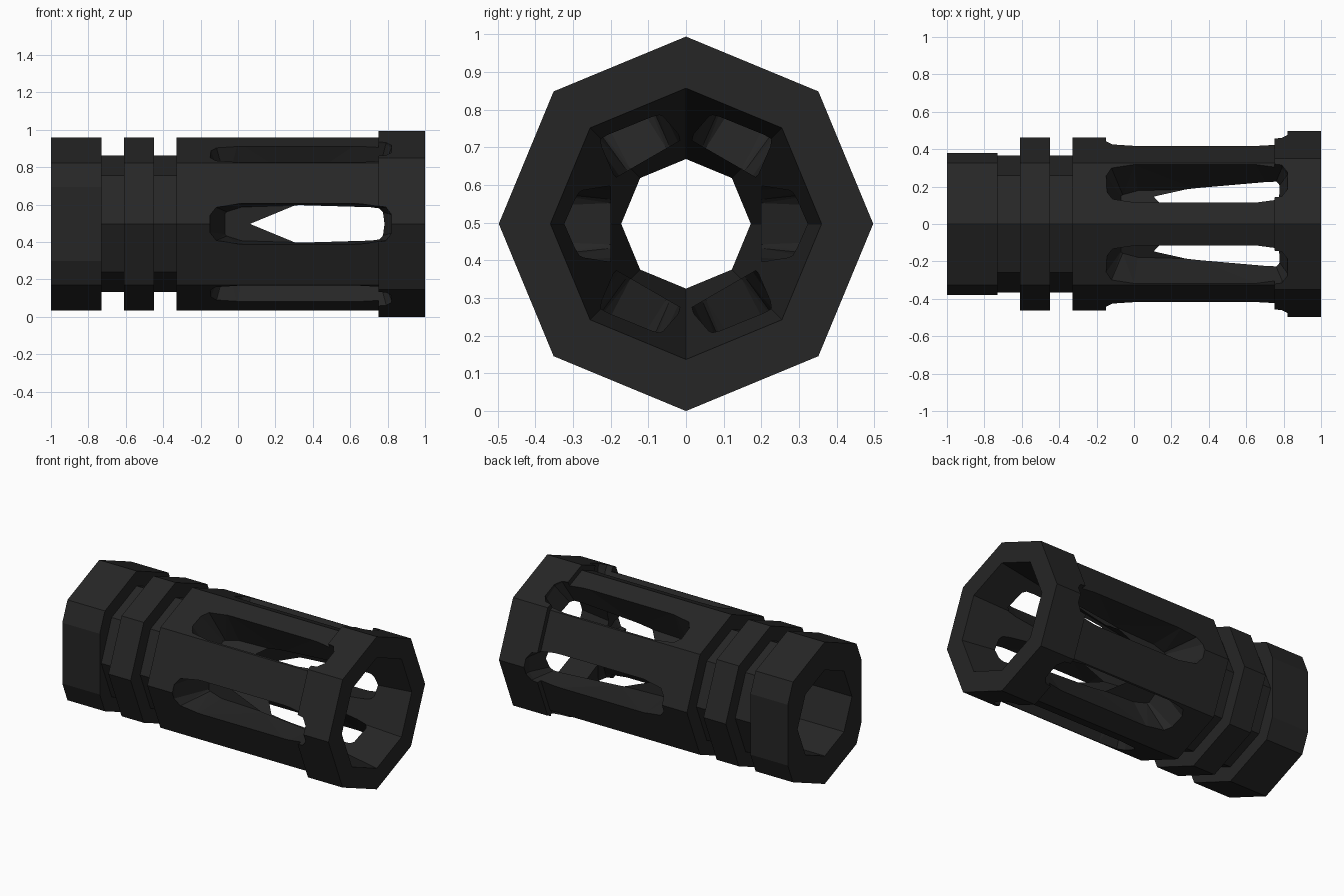
import bpy, bmesh, math
from mathutils import Matrix, Vector

if "Cube" in bpy.data.objects:
    bpy.data.objects.remove(bpy.data.objects["Cube"])

CZ = 0.497          # height of the long axis
SIDES = 8

black = bpy.data.materials.new("matte_black")
black.diffuse_color = (0.019, 0.019, 0.019, 1)
black.use_nodes = True
black.node_tree.nodes["Principled BSDF"].inputs["Base Color"].default_value = black.diffuse_color


def finish(bm, name):
    bmesh.ops.recalc_face_normals(bm, faces=bm.faces)
    me = bpy.data.meshes.new(name)
    bm.to_mesh(me)
    bm.free()
    ob = bpy.data.objects.new(name, me)
    me.materials.append(black)
    bpy.context.collection.objects.link(ob)
    return ob


def lathe(name, profile):
    """Closed (x, radius) profile turned round the x axis."""
    bm = bmesh.new()
    rings = []
    for x, r in profile:
        rings.append([bm.verts.new((x, r * math.sin(a), CZ + r * math.cos(a)))
                      for a in (2 * math.pi * i / SIDES for i in range(SIDES))])
    for a, b in zip(rings, rings[1:] + rings[:1]):
        for i in range(SIDES):
            j = (i + 1) % SIDES
            bm.faces.new((a[i], a[j], b[j], b[i]))
    return finish(bm, name)


def slot_cutter(name, angle):
    """Tapered long slot pointing outwards at an angle round the x axis."""
    outer = [(-.15, .045), (-.12, .09), (0, .11), (.65, .11), (.79, .09), (.82, .05)]
    inner = [(-.07, .055), (-.06, .065), (.02, .09), (.33, .10), (.735, .08), (.745, .07)]
    bm = bmesh.new()
    rot = Matrix.Rotation(angle, 4, 'X')
    loops = []
    for pts, r in ((inner, .20), (outer, .44), (outer, .60)):
        full = pts + [(x, -w) for x, w in reversed(pts)]
        loops.append([bm.verts.new(rot @ Vector((x, r, w)) + Vector((0, 0, CZ)))
                      for x, w in full])
    n = len(loops[0])
    for a, b in zip(loops, loops[1:]):
        for i in range(n):
            j = (i + 1) % n
            bm.faces.new((a[i], a[j], b[j], b[i]))
    bm.faces.new(loops[0])
    bm.faces.new(loops[-1])
    bmesh.ops.triangulate(bm, faces=bm.faces)
    return finish(bm, name)


def box_cutter(name, lo, hi):
    bm = bmesh.new()
    bmesh.ops.create_cube(bm, size=1)
    for v in bm.verts:
        v.co = [h if c > 0 else l for c, l, h in zip(v.co, lo, hi)]
    return finish(bm, name)


# Muzzle device body: outer steps, then flared bore and rear socket
body = lathe("muzzle_device_body", [
    (-1, .462), (-.73, .462), (-.73, .365), (-.61, .365), (-.61, .462),
    (-.45, .462), (-.45, .365), (-.33, .365), (-.33, .462), (.75, .462),
    (.75, .497), (1, .497), (1, .36), (-.1, .172), (-.45, .172),
    (-.45, .28), (-1, .28)])

# Six vent slots and two wrench flats
cutters = [slot_cutter(f"slot_cutter_{i}", math.radians(60 * i)) for i in range(6)]
for s in (-1, 1):
    y0, y1 = sorted((s * .38, s * .7))
    cutters.append(box_cutter("flat_cutter", (-1.2, y0, -.2), (-.67, y1, 1.2)))

for c in cutters:
    c.hide_render = True
    m = body.modifiers.new("cut", 'BOOLEAN')
    m.operation = 'DIFFERENCE'
    m.solver = 'EXACT'
    m.object = c

# Bake the cuts and remove the cutters
deps = bpy.context.evaluated_depsgraph_get()
baked = bpy.data.meshes.new_from_object(body.evaluated_get(deps))
body.modifiers.clear()
body.data = baked
for c in cutters:
    bpy.data.objects.remove(c)
baked.materials.clear()
baked.materials.append(black)
for p in baked.polygons:
    p.material_index = 0
    p.use_smooth = False
